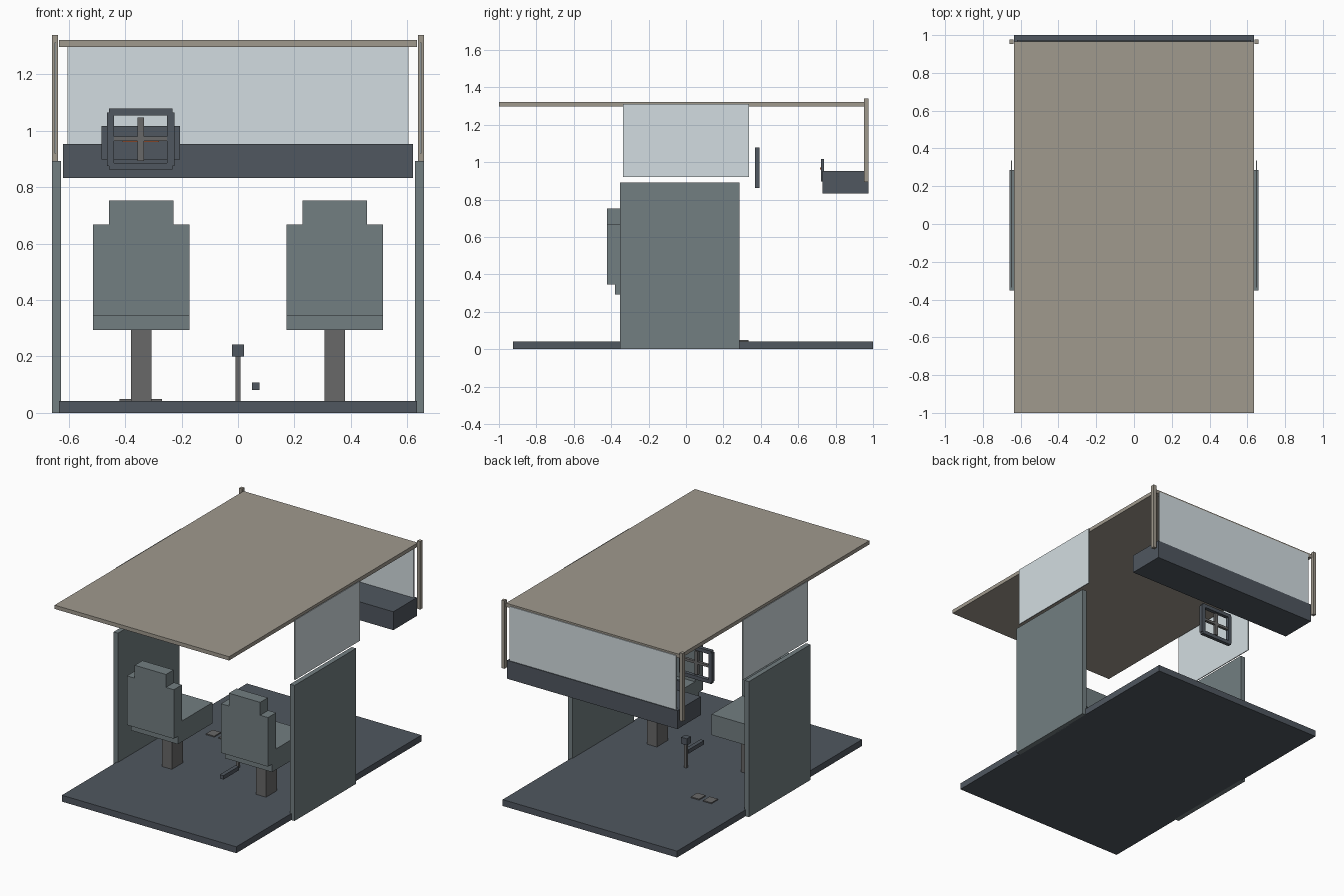
import bpy

if "Cube" in bpy.data.objects:
    bpy.data.objects.remove(bpy.data.objects["Cube"])


def material(name, r, g, b, a=1.0):
    m = bpy.data.materials.new(name)
    m.diffuse_color = (r, g, b, a)
    m.use_nodes = True
    m.node_tree.nodes["Principled BSDF"].inputs["Base Color"].default_value = m.diffuse_color
    return m


PANEL = material("panel", 0.17, 0.21, 0.22)
DARK = material("dark_trim", 0.08, 0.095, 0.115)
TAN = material("tan_metal", 0.35, 0.32, 0.27)
GREY = material("grey_metal", 0.14, 0.14, 0.14)
GLASS = material("glass", 0.65, 0.72, 0.75, 0.4)
AMBER = material("amber", 0.6, 0.15, 0.05)


def box(name, x, y, z, mat):
    """Box spanning the (min, max) pairs x, y, z."""
    spans = (x, y, z)
    bpy.ops.mesh.primitive_cube_add(size=1, location=[(a + b) / 2 for a, b in spans])
    ob = bpy.context.object
    ob.name = name
    ob.scale = [b - a for a, b in spans]
    bpy.ops.object.transform_apply(location=False, rotation=False, scale=True)
    ob.data.materials.append(mat)
    return ob


def pair(name, x, y, z, mat):
    """The same box on the right and the left side."""
    box(name + "_right", x, y, z, mat)
    box(name + "_left", (-x[1], -x[0]), y, z, mat)


# Shell
box("floor", (-0.635, 0.635), (-0.925, 1.0), (0, 0.042), DARK)
box("roof", (-0.635, 0.635), (-1.0, 0.965), (1.297, 1.322), TAN)
box("windshield", (-0.605, 0.605), (0.96, 0.97), (0.92, 1.31), GLASS)
pair("front_pillar", (0.638, 0.66), (0.953, 0.977), (0.893, 1.34), TAN)
pair("door", (0.627, 0.659), (-0.353, 0.287), (0, 0.892), PANEL)
pair("side_window", (0.645, 0.651), (-0.337, 0.337), (0.92, 1.312), GLASS)

# Seats
pair("seat_pedestal", (0.307, 0.379), (-0.25, -0.135), (0.04, 0.30), GREY)
pair("seat_cushion", (0.172, 0.514), (-0.38, -0.02), (0.293, 0.43), PANEL)
pair("seat_back", (0.172, 0.514), (-0.422, -0.338), (0.345, 0.668), PANEL)
pair("headrest", (0.229, 0.457), (-0.422, -0.342), (0.66, 0.753), PANEL)

# Dashboard and instruments
box("dashboard", (-0.62, 0.62), (0.73, 0.975), (0.832, 0.953), DARK)
box("instrument_panel", (-0.483, -0.206), (0.722, 0.738), (0.898, 1.017), DARK)
box("gauge_strip", (-0.41, -0.28), (0.716, 0.724), (0.96, 0.971), AMBER)

# Steering wheel: four rim bars and two crossed spokes
CX, CZ = -0.345, 0.97
WY = (0.368, 0.392)
for side, s in (("left", -1), ("right", 1)):
    c = CX + s * 0.107
    box("wheel_rim_" + side, (c - 0.013, c + 0.013), WY, (CZ - 0.095, CZ + 0.095), DARK)
for side, s in (("bottom", -1), ("top", 1)):
    c = CZ + s * 0.096
    box("wheel_rim_" + side, (CX - 0.113, CX + 0.113), WY, (c - 0.012, c + 0.012), DARK)
box("wheel_spoke_upright", (CX - 0.012, CX + 0.012), (0.371, 0.389), (0.893, 1.047), GREY)
box("wheel_spoke_level", (CX - 0.095, CX + 0.095), (0.371, 0.389), (0.964, 0.98), GREY)

# Floor controls
for i, x in enumerate((-0.39, -0.30)):
    box(f"pedal_{i + 1}", (x - 0.03, x + 0.03), (0.268, 0.335), (0.036, 0.049), GREY)
box("gear_lever", (-0.009, 0.009), (-0.009, 0.009), (0.03, 0.21), GREY)
box("gear_knob", (-0.021, 0.021), (-0.021, 0.021), (0.2, 0.243), DARK)
box("hand_brake", (0.05, 0.076), (-0.26, -0.1), (0.081, 0.107), DARK)
